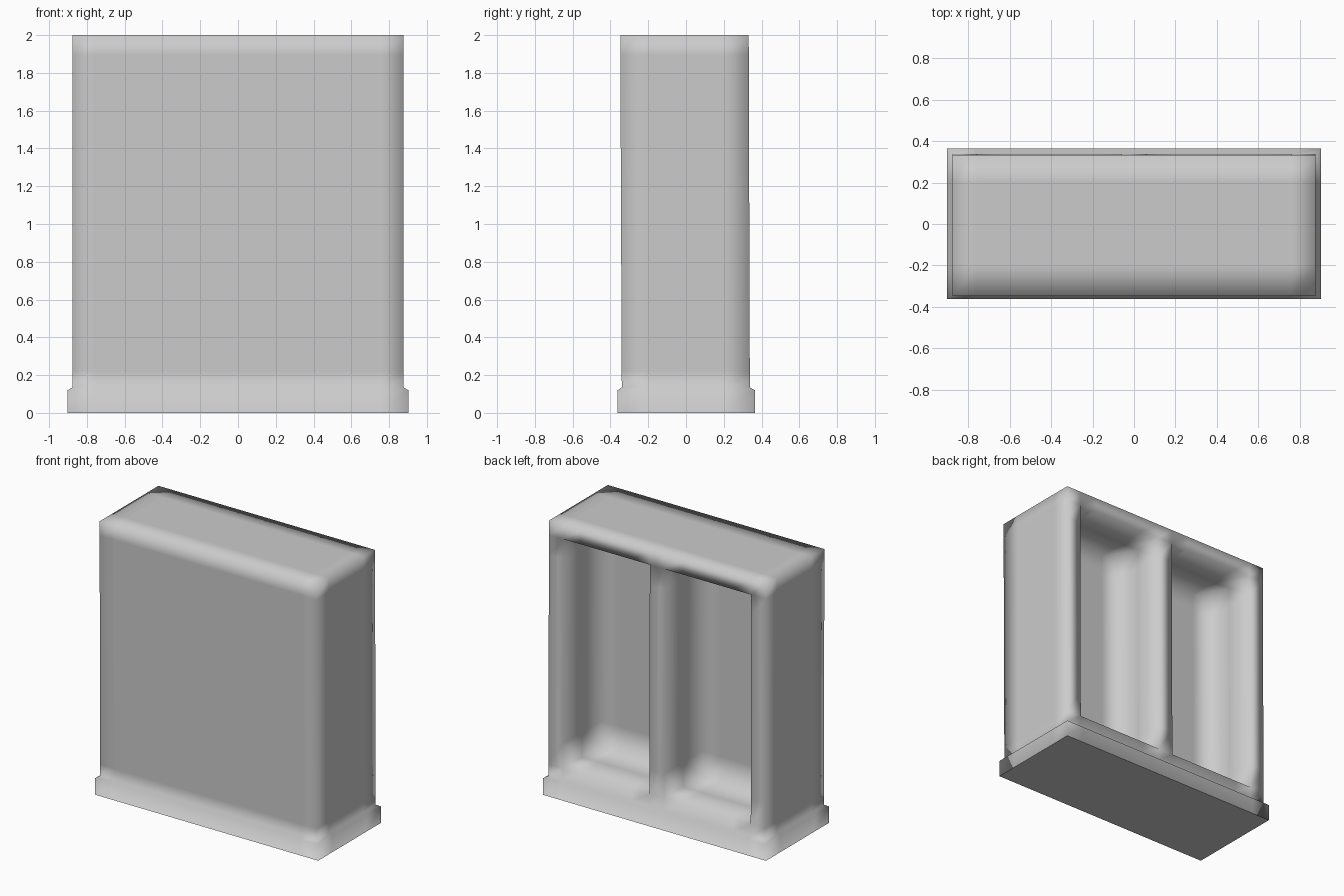
import bpy, bmesh
from mathutils import Vector

if "Cube" in bpy.data.objects:
    bpy.data.objects.remove(bpy.data.objects["Cube"])

bm = bmesh.new()

# Outer shell: plinth, small sloped step, slightly leaning body
# each ring is half width, front y, back y, z
rings = [(0.902, -0.362, 0.364, 0.0), (0.902, -0.362, 0.364, 0.12),
         (0.876, -0.34, 0.338, 0.135), (0.876, -0.348, 0.332, 2.0)]
loops = []
for hx, y0, y1, z in rings:
    loops.append([bm.verts.new(p) for p in
                  ((-hx, y0, z), (hx, y0, z), (hx, y1, z), (-hx, y1, z))])
for a, b in zip(loops, loops[1:]):
    for i in range(4):
        j = (i + 1) % 4
        bm.faces.new((a[i], a[j], b[j], b[i]))
base = bm.faces.new(loops[0][::-1])
bm.faces.new(loops[-1])

# Narrow border under the plinth
bmesh.ops.inset_region(bm, faces=[base], thickness=0.02)


# Support loops that keep the smooth shading soft only near the edges
def cut(axis, value):
    co, no = Vector((0, 0, 0)), Vector((0, 0, 0))
    co[axis], no[axis] = value, 1
    bmesh.ops.bisect_plane(bm, geom=bm.verts[:] + bm.edges[:] + bm.faces[:],
                           plane_co=co, plane_no=no, dist=1e-5)


for x in (0.06, 0.20, 0.62, 0.76):
    cut(0, x)
    cut(0, -x)
for y in (-0.2, 0.2):
    cut(1, y)
for z in (0.22, 0.40, 1.75, 1.895):
    cut(2, z)

# Two bays pushed in from the back
bm.normal_update()
for side in (-1, 1):
    faces = []
    for f in bm.faces:
        c = f.calc_center_median()
        if (f.normal.y > 0.9 and c.y > 0.3 and 0.06 < c.x * side < 0.76
                and 0.22 < c.z < 1.895):
            faces.append(f)
    for depth in (0.22, 0.22):
        out = bmesh.ops.extrude_face_region(bm, geom=faces)
        bmesh.ops.delete(bm, geom=faces, context='FACES')
        faces = [g for g in out['geom'] if isinstance(g, bmesh.types.BMFace)]
        verts = [g for g in out['geom'] if isinstance(g, bmesh.types.BMVert)]
        bmesh.ops.translate(bm, verts=verts, vec=(0, -depth, 0))

bmesh.ops.recalc_face_normals(bm, faces=bm.faces[:])
for f in bm.faces:
    f.smooth = True

mesh = bpy.data.meshes.new("cabinet_shell")
bm.to_mesh(mesh)
bm.free()
cabinet = bpy.data.objects.new("cabinet_shell", mesh)
bpy.context.collection.objects.link(cabinet)
